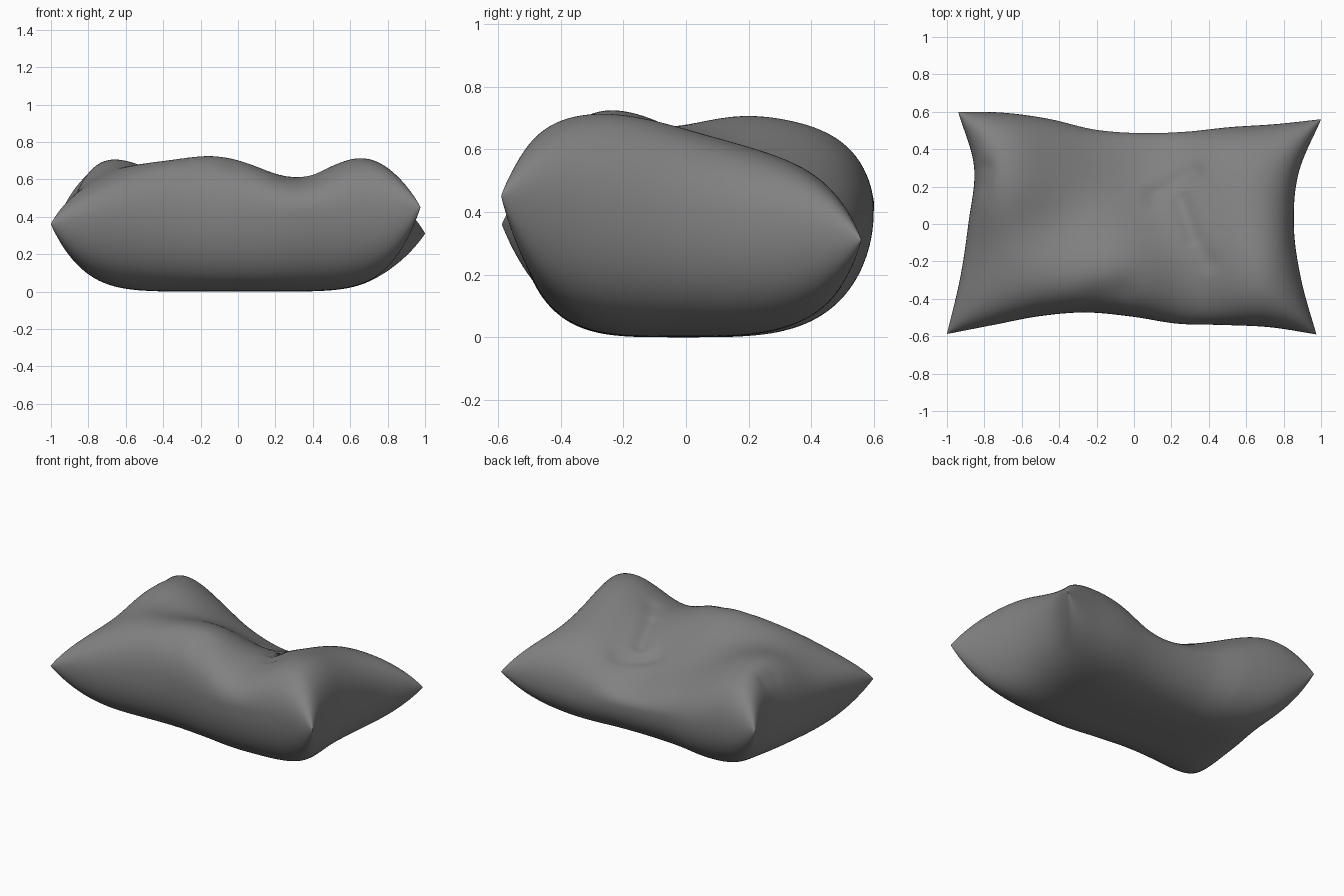
import bpy, bmesh, math

if "Cube" in bpy.data.objects:
    bpy.data.objects.remove(bpy.data.objects["Cube"])

NU, NV = 120, 84


def curve(vals, t):
    # Smooth interpolation of evenly spaced values, t in -1..1
    n = len(vals) - 1
    f = (max(-1, min(1, t)) + 1) / 2 * n
    i = min(int(f), n - 1)
    f -= i
    p1, p2 = vals[i], vals[i + 1]
    p0 = vals[i - 1] if i > 0 else 2 * p1 - p2
    p3 = vals[i + 2] if i + 2 <= n else 2 * p2 - p1
    return p1 + 0.5 * f * (p2 - p0 + f * (2 * p0 - 5 * p1 + 4 * p2 - p3
                                          + f * (3 * (p1 - p2) + p3 - p0)))


# Seam outline seen from above
LEFT = [-1.0, -0.93, -0.885, -0.855, -0.94]
RIGHT = [0.975, 0.895, 0.855, 0.88, 1.0]
FRONT = [-0.588, -0.54, -0.493, -0.473, -0.495, -0.533, -0.54, -0.552, -0.59]
BACK = [0.60, 0.595, 0.562, 0.505, 0.486, 0.493, 0.518, 0.534, 0.56]


def mix(a, b, t):
    return a + (b - a) * (t + 1) / 2


def plan(u, v):
    return (mix(curve(LEFT, v), curve(RIGHT, v), u),
            mix(curve(FRONT, u), curve(BACK, u), v))


def seam(u, v):
    z = mix(mix(0.36, 0.45, u), mix(0.43, 0.31, u), v)
    return z - 0.09 * (v + 1) / 2 * (1 - u * u)


def puff(u, v, a=5.5, b=4.2, k=0.46):
    # Rounded along the sides, tapering to blunt cones at the corners
    return (max(0, 1 - abs(u) ** a) * max(0, 1 - abs(v) ** b)) ** k


# Measured heights of the slumped upper face: x, y, z
HEIGHTS = [(-.7, .3, .705), (-.73, .45, .65), (-.66, .05, .685), (-.75, -.28, .60),
           (-.55, -.27, .68), (-.35, -.25, .705), (-.1, -.25, .723), (.04, -.25, .695),
           (.2, -.28, .625), (.43, -.28, .628), (.65, -.27, .725), (.8, -.3, .65),
           (-.4, 0, .64), (-.1, 0, .64), (.2, .05, .55), (.36, 0, .60), (.6, 0, .665),
           (.2, .22, .47), (-.1, .25, .49), (-.4, .25, .63), (-.52, .42, .59),
           (.5, .2, .59), (.72, .2, .59), (.6, .4, .52), (.1, .38, .39), (-.25, .4, .47)]
SIG = 0.18


def weights(x, y):
    w = [math.exp(-((x - p[0]) ** 2 + (y - p[1]) ** 2) / (2 * SIG * SIG)) for p in HEIGHTS]
    s = sum(w) + 1e-9
    return [k / s for k in w]


# Convert heights to inflation targets, then fit a smooth field through them
targets = []
for x, y, z in HEIGHTS:
    u, v = x / 0.88, y / 0.51
    for _ in range(12):
        px, py = plan(u, v)
        u, v = u + (x - px), v + (y - py) * 1.6
    s = seam(u, v)
    targets.append(s + (z - s) / puff(u, v))
W = [weights(p[0], p[1]) for p in HEIGHTS]
coef = targets[:]
for _ in range(8):
    fit = [sum(a * c for a, c in zip(w, coef)) for w in W]
    coef = [c + 0.7 * (t - f) for c, t, f in zip(coef, targets, fit)]


# Wrinkles: x0, y0, x1, y1, width, depth
CREASES = [(.10, .15, .32, .28, .045, .02), (.25, .13, .32, -.08, .045, .022),
           (.32, -.08, .40, -.2, .05, .012), (-.82, .2, -.80, .3, .04, .025),
           (-.2, -.41, -.06, -.37, .09, .02)]


def groove(x, y):
    d = 0
    for x0, y0, x1, y1, w, h in CREASES:
        dx, dy = x1 - x0, y1 - y0
        t = max(0, min(1, ((x - x0) * dx + (y - y0) * dy) / (dx * dx + dy * dy)))
        q = (x - x0 - t * dx) ** 2 + (y - y0 - t * dy) ** 2
        d = max(d, h * math.exp(-q / (w * w)))
    return d


# Pillow: upper and lower skins sharing the seam
bm = bmesh.new()
top, bot = {}, {}
for i in range(NU + 1):
    for j in range(NV + 1):
        u = math.sin(math.pi * (i / NU - 0.5))
        v = math.sin(math.pi * (j / NV - 0.5))
        x, y = plan(u, v)
        s, p = seam(u, v), puff(u, v)
        if i in (0, NU) or j in (0, NV):
            top[i, j] = bot[i, j] = bm.verts.new((x, y, s))
            continue
        t = sum(a * c for a, c in zip(weights(x, y), coef))
        top[i, j] = bm.verts.new((x, y, s + (t - s) * p - groove(x, y) * p))
        # the underside is flat, a little rounder towards the back
        q = puff(u, v, 6, 3.8 if v < 0 else 3.5, 0.49)
        bot[i, j] = bm.verts.new((x, y, s * (1 - q)))
for i in range(NU):
    for j in range(NV):
        k = [(i, j), (i + 1, j), (i + 1, j + 1), (i, j + 1)]
        bm.faces.new([top[a] for a in k])
        bm.faces.new([bot[a] for a in reversed(k)])
for f in bm.faces:
    f.smooth = True
mesh = bpy.data.meshes.new("pillow")
bm.to_mesh(mesh)
bm.free()
pillow = bpy.data.objects.new("pillow", mesh)
bpy.context.collection.objects.link(pillow)

# Dark grey cloth
cloth = bpy.data.materials.new("dark_grey_cloth")
cloth.diffuse_color = (0.22, 0.22, 0.22, 1)
cloth.use_nodes = True
cloth.node_tree.nodes["Principled BSDF"].inputs["Base Color"].default_value = cloth.diffuse_color
mesh.materials.append(cloth)
